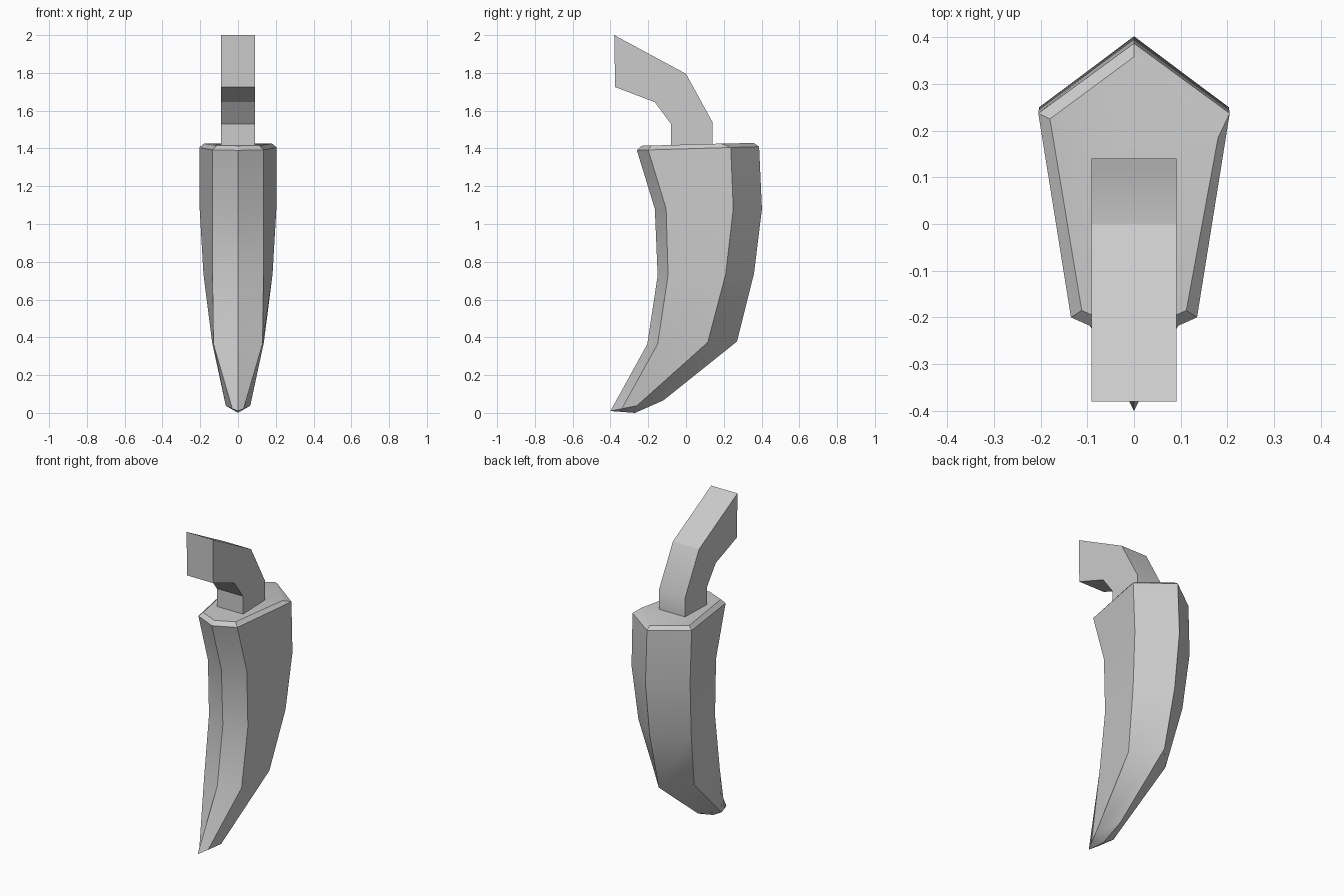
import bpy, bmesh, math

cube = bpy.data.objects.get("Cube")
if cube:
    bpy.data.objects.remove(cube, do_unlink=True)

grey = bpy.data.materials.new("light grey")
grey.use_nodes = True
colour = (0.6, 0.6, 0.6, 1)
grey.diffuse_color = colour
grey.node_tree.nodes["Principled BSDF"].inputs["Base Color"].default_value = colour


def finish(bm, name):
    bmesh.ops.recalc_face_normals(bm, faces=bm.faces)
    mesh = bpy.data.meshes.new(name)
    bm.to_mesh(mesh)
    bm.free()
    mesh.materials.append(grey)
    obj = bpy.data.objects.new(name, mesh)
    bpy.context.collection.objects.link(obj)
    bpy.ops.object.select_all(action='DESELECT')
    obj.select_set(True)
    bpy.context.view_layer.objects.active = obj
    bpy.ops.object.shade_smooth_by_angle(angle=math.radians(30))
    return obj


# Curved pod: six-sided rings, each given by
# height, tilt, then y of front ridge, front corner, back corner, back ridge,
# then half width of front corner and back corner
rings = [
    (0.09, 0.2, -0.40, -0.34, -0.26, -0.12, 0.03, 0.065),
    (0.37, 0.03, -0.205, -0.15, 0.115, 0.27, 0.13, 0.137),
    (0.73, 0.02, -0.15, -0.095, 0.21, 0.36, 0.135, 0.183),
    (1.08, 0.0, -0.165, -0.105, 0.25, 0.402, 0.135, 0.203),
    (1.398, 0.03, -0.26, -0.20, 0.237, 0.387, 0.135, 0.205),
    (1.42, 0.025, -0.235, -0.185, 0.225, 0.358, 0.112, 0.18),
]
bm = bmesh.new()
loops = []
for z, tilt, front, fc, bc, back, fw, bw in rings:
    outline = [(0, front), (fw, fc), (bw, bc), (0, back), (-bw, bc), (-fw, fc)]
    loops.append([bm.verts.new((x, y, z + tilt * y)) for x, y in outline])
# One corner of the top bevel is pulled forward
loops[-1][2].co.y = 0.185
for low, high in zip(loops, loops[1:]):
    for i in range(6):
        j = (i + 1) % 6
        bm.faces.new((low[i], low[j], high[j], high[i]))
bm.faces.new(loops[-1])

# Pointed underside of the tip
tip = bm.verts.new((0, -0.27, 0))
for i in range(6):
    bm.faces.new((loops[0][i], tip, loops[0][(i + 1) % 6]))
finish(bm, "pod")

# Bent square stem: lower and upper side of the profile, paired
under = [(-0.08, 1.405), (-0.08, 1.53), (-0.165, 1.645), (-0.375, 1.725)]
over = [(0.14, 1.405), (0.14, 1.54), (0.0, 1.795), (-0.38, 2.0)]
bm = bmesh.new()
sections = []
for (y1, z1), (y2, z2) in zip(under, over):
    w = 0.091
    corners = [(-w, y1, z1), (w, y1, z1), (w, y2, z2), (-w, y2, z2)]
    sections.append([bm.verts.new(c) for c in corners])
for a, b in zip(sections, sections[1:]):
    for i in range(4):
        j = (i + 1) % 4
        bm.faces.new((a[i], a[j], b[j], b[i]))
bm.faces.new(sections[0])
bm.faces.new(sections[-1])
finish(bm, "stem")
